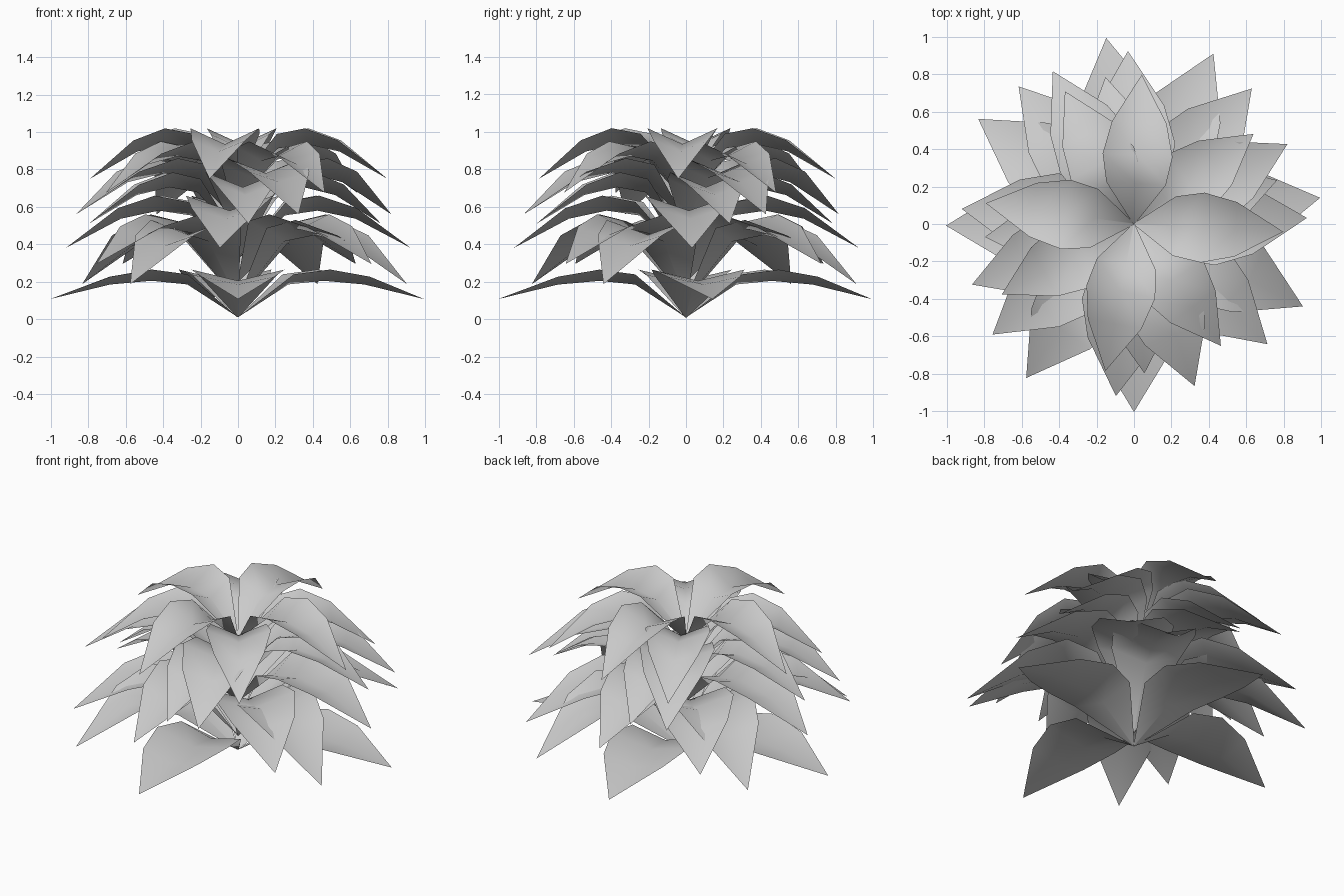
import bpy
import bmesh
from math import cos, sin, radians

cube = bpy.data.objects.get("Cube")
if cube:
    bpy.data.objects.remove(cube, do_unlink=True)

# One pale grey for all the foliage
grey = bpy.data.materials.new("pale grey")
grey.use_nodes = True
grey.diffuse_color = (0.6, 0.6, 0.6, 1)
grey.node_tree.nodes["Principled BSDF"].inputs["Base Color"].default_value = (0.6, 0.6, 0.6, 1)


def make_leaf(name, angle, reach, width, base, crest, tip, cup):
    """Channelled leaf: narrow at the stem, rising to a crest, drooping to a point."""
    droop, rise = crest - tip, crest - base
    # distance along the leaf, half width, rim height, depth of the midrib
    stations = [
        (0.0, 0.004, base, 0.0),
        (0.27, 0.85 * width, crest - 0.1 * rise, 0.9 * cup),
        (0.46, width, crest, cup),
        (0.68, 0.78 * width, crest - 0.24 * droop, 0.7 * cup),
    ]
    a = radians(angle)
    bm = bmesh.new()

    def vert(r, side, z):
        return bm.verts.new((r * cos(a) - side * sin(a), r * sin(a) + side * cos(a), z))

    rows = []
    for f, w, z, depth in stations:
        r = f * reach
        rows.append([vert(r, -w, z), vert(r, 0, z - depth), vert(r, w, z)])
    for low, high in zip(rows, rows[1:]):
        for i in range(2):
            bm.faces.new((low[i], high[i], high[i + 1], low[i + 1]))
    point = vert(reach, 0, tip)
    for i in range(2):
        bm.faces.new((rows[-1][i], point, rows[-1][i + 1]))
    for face in bm.faces:
        face.smooth = True

    mesh = bpy.data.meshes.new(name)
    bm.to_mesh(mesh)
    bm.free()
    mesh.materials.append(grey)
    bpy.context.collection.objects.link(bpy.data.objects.new(name, mesh))


# Whorls from the ground up: leaf angles, reach, half width, base, crest and tip heights, cupping
whorls = [
    ((8, 98.5, 180.5, 270), 1.005, 0.25, 0.01, 0.265, 0.107, 0.06),
    ((65, 146, 235, 334), 1.005, 0.245, 0.10, 0.53, 0.187, 0.08),
    ((49, 130, 218, 318), 0.96, 0.24, 0.20, 0.56, 0.295, 0.08),
    ((2, 92, 175, 264), 0.925, 0.235, 0.32, 0.66, 0.38, 0.08),
    ((17, 101, 185, 274), 0.80, 0.20, 0.43, 0.785, 0.51, 0.08),
    ((27.5, 118, 200.5, 290.5), 0.925, 0.22, 0.52, 0.86, 0.56, 0.08),
    ((37, 117.5, 208, 305.5), 0.80, 0.19, 0.63, 0.95, 0.675, 0.08),
    ((-3, 87, 172, 259), 0.80, 0.187, 0.72, 1.02, 0.75, 0.085),
]
for tier, (angles, *shape) in enumerate(whorls, 1):
    for number, angle in enumerate(angles, 1):
        make_leaf(f"leaf_tier_{tier}_{number}", angle, *shape)
